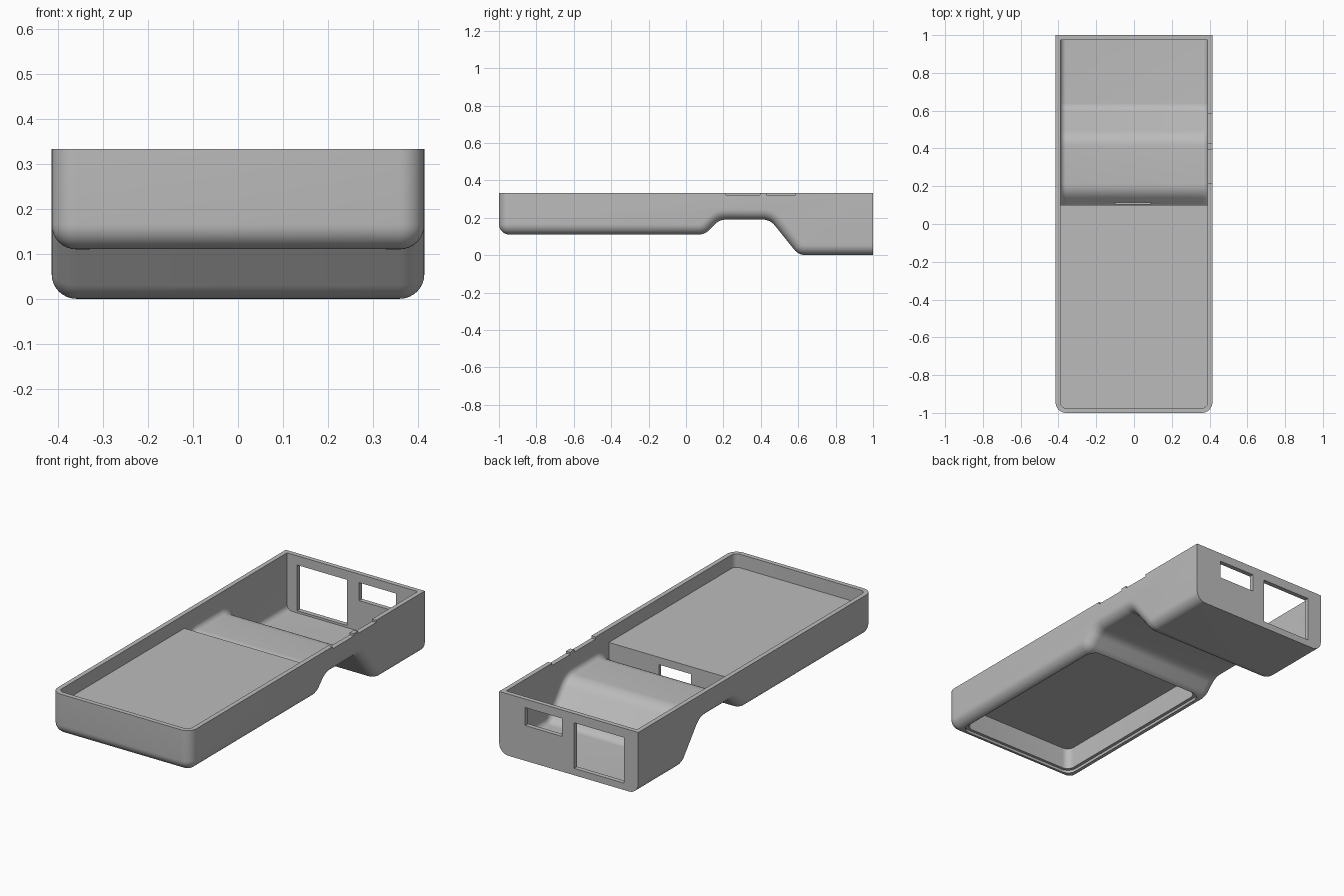
import bpy, bmesh, math
from mathutils import Vector

if "Cube" in bpy.data.objects:
    bpy.data.objects.remove(bpy.data.objects["Cube"])

HALF, TOP, WALL = 0.415, 0.333, 0.025
SEG = 8

grey = bpy.data.materials.new("plain_grey")
grey.use_nodes = True
grey.diffuse_color = (0.5, 0.5, 0.5, 1)
grey.node_tree.nodes["Principled BSDF"].inputs["Base Color"].default_value = (0.5, 0.5, 0.5, 1)


def finish(name, bm):
    bmesh.ops.recalc_face_normals(bm, faces=bm.faces)
    mesh = bpy.data.meshes.new(name)
    bm.to_mesh(mesh)
    bm.free()
    mesh.materials.append(grey)
    ob = bpy.data.objects.new(name, mesh)
    bpy.context.collection.objects.link(ob)
    return ob


def left(v):
    return Vector((-v.y, v.x))


# Side outline with filleted corners, moved inward by d along front and underside
CORNERS = [(-1, 0.11, 0.056), (0.10, 0.11, 0.08), (0.18, 0.19, 0.08),
           (0.45, 0.19, 0.08), (0.602, 0, 0.08)]


def outline(d, top, back):
    pts = [Vector((-1, top))] + [Vector(c[:2]) for c in CORNERS] + [Vector((back, 0))]
    dirs = [(b - a).normalized() for a, b in zip(pts, pts[1:])]
    result = [Vector((-1 + d, top))]
    for i, (y, z, radius) in enumerate(CORNERS):
        u, v = dirs[i], dirs[i + 1]
        turn = math.atan2(u.x * v.y - u.y * v.x, u.dot(v))
        side = 1 if turn > 0 else -1
        p = Vector((y, z)) + (left(u) + left(v)) * d / (1 + u.dot(v))
        r = radius - side * d
        start = p - u * r * math.tan(abs(turn) / 2)
        centre = start + left(u) * r * side
        for k in range(SEG + 1):
            a = turn * k / SEG
            arm = -left(u) * r * side
            result.append(centre + arm * math.cos(a) + left(arm) * math.sin(a))
    return result + [Vector((back, d)), Vector((back, top))]


# Body solid made of outlines stacked across x, rounded towards both sides
def body(name, inset, radius, top, back):
    layers = []
    for k in range(SEG + 1):
        a = math.pi / 2 * k / SEG
        layers.append((HALF - inset - radius + radius * math.cos(a),
                       inset + radius - radius * math.sin(a)))
    layers += [(-x, d) for x, d in reversed(layers)]
    bm = bmesh.new()
    rings = [[bm.verts.new((x, p.x, p.y)) for p in outline(d, top, back)] for x, d in layers]
    for r0, r1 in zip(rings, rings[1:]):
        for i in range(len(r0)):
            j = (i + 1) % len(r0)
            bm.faces.new((r0[i], r0[j], r1[j], r1[i]))
    bm.faces.new(rings[0])
    bm.faces.new(rings[-1])
    return finish(name, bm)


# Box with optional rounded corners in plan
def block(name, x0, x1, y0, y1, z0, z1, radius=0):
    bm = bmesh.new()
    ring = []
    steps = SEG if radius else 0
    for q, (cx, cy) in enumerate([(x1 - radius, y1 - radius), (x0 + radius, y1 - radius),
                                  (x0 + radius, y0 + radius), (x1 - radius, y0 + radius)]):
        for k in range(steps + 1):
            a = math.pi / 2 * (q + k / max(steps, 1))
            ring.append(bm.verts.new((cx + radius * math.cos(a), cy + radius * math.sin(a), z0)))
    face = bm.faces.new(ring)
    ext = bmesh.ops.extrude_face_region(bm, geom=[face])
    up = [v for v in ext["geom"] if isinstance(v, bmesh.types.BMVert)]
    bmesh.ops.translate(bm, verts=up, vec=(0, 0, z1 - z0))
    return finish(name, bm)


def cut(ob, cutter):
    mod = ob.modifiers.new("cut", "BOOLEAN")
    mod.operation, mod.solver, mod.object = "DIFFERENCE", "EXACT", cutter
    bpy.context.view_layer.objects.active = ob
    bpy.ops.object.modifier_apply(modifier=mod.name)
    bpy.data.objects.remove(cutter)


# Open tray with a raised battery compartment left standing in the front
shell = body("case_shell", 0, 0.055, TOP, 1)
hollow = body("hollow", WALL, 0.03, 0.45, 1 - WALL)
cut(hollow, block("compartment", -0.5, 0.5, -1.2, 0.10, -0.1, 0.26))
cut(shell, hollow)

# Battery pocket and its lid recess, open underneath
cut(shell, block("pocket", -0.345, 0.345, -0.935, 0.085, 0.05, 0.242, 0.04))
cut(shell, block("lid_recess", -0.362, 0.362, -0.95, 0.097, 0.05, 0.125, 0.05))

# Cable hole in the compartment's rear wall
cut(shell, block("cable_hole", -0.10, 0.09, 0.06, 0.115, 0.15, 0.22))

# Connector windows in the back wall
cut(shell, block("small_window", 0.04, 0.26, 0.95, 1.05, 0.19, 0.287))
cut(shell, block("large_window", -0.33, -0.033, 0.95, 1.05, 0.037, 0.283))

# Shallow notches in one side's rim
for y0, y1 in ((0.215, 0.395), (0.43, 0.585)):
    cut(shell, block("rim_notch", 0.37, 0.45, y0, y1, 0.321, 0.4))

bpy.ops.object.select_all(action="DESELECT")
shell.select_set(True)
bpy.context.view_layer.objects.active = shell
bpy.ops.object.shade_smooth_by_angle(angle=math.radians(30))
